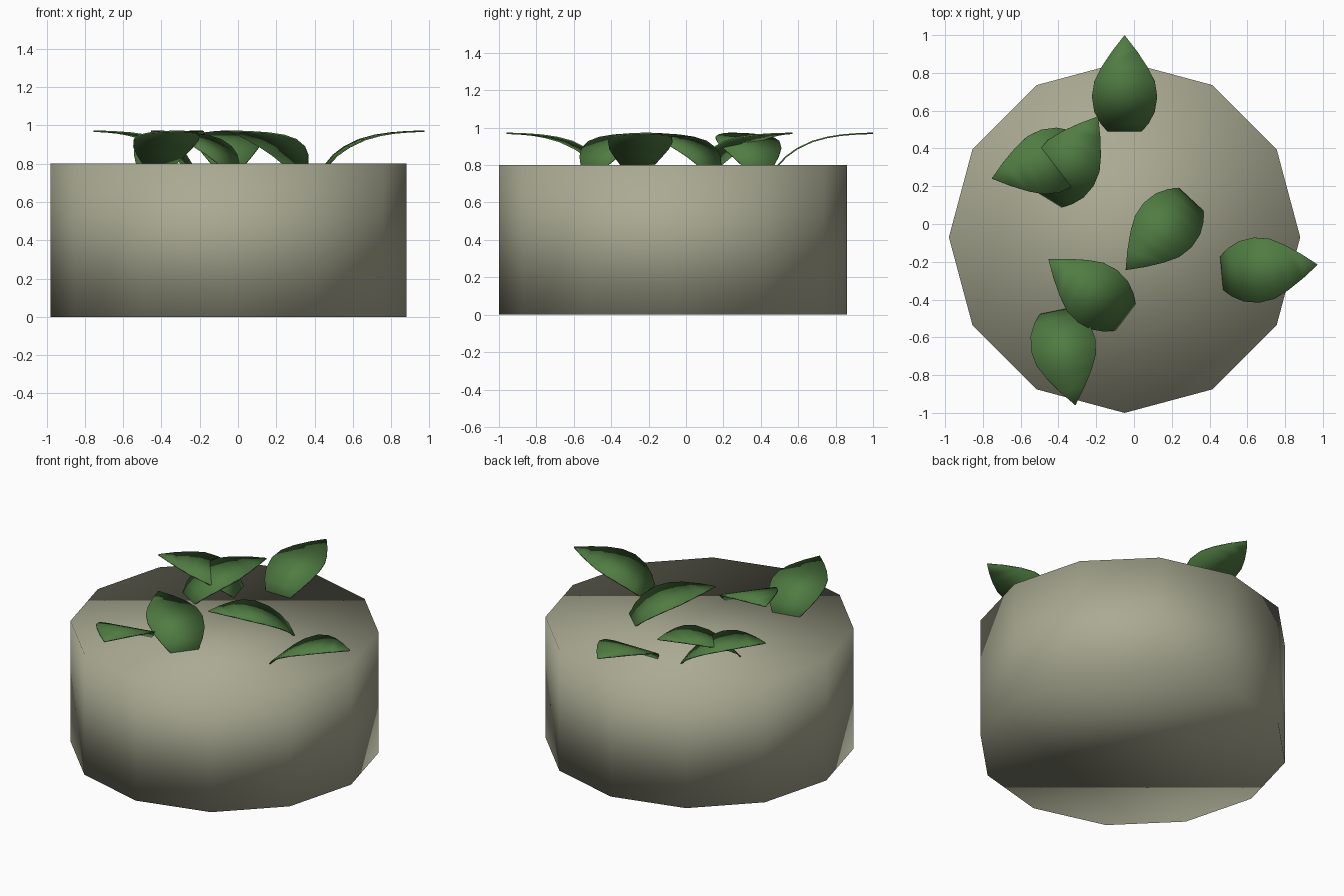
import bpy, bmesh, math
from mathutils import Vector

if "Cube" in bpy.data.objects:
    bpy.data.objects.remove(bpy.data.objects["Cube"])


def material(name, rgb):
    m = bpy.data.materials.new(name)
    m.diffuse_color = (*rgb, 1)
    m.use_nodes = True
    m.node_tree.nodes["Principled BSDF"].inputs["Base Color"].default_value = m.diffuse_color
    return m


stone = material("stone beige", (0.40, 0.40, 0.29))
green = material("leaf green", (0.08, 0.20, 0.055))


def finish(name, bm, mat):
    mesh = bpy.data.meshes.new(name)
    bmesh.ops.recalc_face_normals(bm, faces=bm.faces)
    for f in bm.faces:
        f.smooth = True
    bm.to_mesh(mesh)
    bm.free()
    mesh.materials.append(mat)
    obj = bpy.data.objects.new(name, mesh)
    bpy.context.collection.objects.link(obj)
    return obj


# Twelve-sided block, smooth shaded over its rims
bm = bmesh.new()
ring = [bm.verts.new((-0.05 + 0.93 * math.cos(math.tau * i / 12),
                      -0.07 + 0.93 * math.sin(math.tau * i / 12), 0)) for i in range(12)]
base = bm.faces.new(ring)
top = bmesh.ops.extrude_face_region(bm, geom=[base], use_keep_orig=True)
bmesh.ops.translate(bm, vec=(0, 0, 0.8),
                    verts=[v for v in top["geom"] if isinstance(v, bmesh.types.BMVert)])
finish("stone_block", bm, stone)

# Leaf stations: distance from base, half width, height
STATIONS = [(-0.01, 0.082, 0.79), (0.04, 0.128, 0.845), (0.10, 0.16, 0.888),
            (0.18, 0.173, 0.926), (0.26, 0.16, 0.948), (0.335, 0.122, 0.96),
            (0.42, 0.066, 0.967)]
TIP = (0.505, 0.97)


def leaf(name, base, tip):
    """Thin arching leaf from its base point to its tip."""
    start = Vector((*base, 0))
    along = (Vector((*tip, 0)) - start).normalized()
    side = Vector((-along.y, along.x, 0))
    up = Vector((0, 0, 1))
    bm = bmesh.new()
    rows = [[bm.verts.new(start + along * d + side * w * s + up * z) for s in (1, -1)]
            for d, w, z in STATIONS]
    for (a, b), (c, d) in zip(rows, rows[1:]):
        bm.faces.new((a, b, d, c))
    point = bm.verts.new(start + along * TIP[0] + up * TIP[1])
    bm.faces.new((*rows[-1], point))
    obj = finish(name, bm, green)
    mod = obj.modifiers.new("thickness", "SOLIDIFY")
    mod.thickness = 0.008
    mod.offset = 0


LEAVES = {
    "back_leaf": ((-0.05, 0.495), (-0.05, 1.0)),
    "right_leaf": ((0.47, -0.26), (0.975, -0.215)),
    "front_leaf": ((-0.41, -0.465), (-0.31, -0.96)),
    "front_middle_leaf": ((-0.05, -0.49), (-0.455, -0.185)),
    "middle_leaf": ((0.30, 0.125), (-0.045, -0.245)),
    "left_leaf": ((-0.27, 0.385), (-0.755, 0.24)),
    "left_crossing_leaf": ((-0.455, 0.14), (-0.19, 0.57)),
}
for name, (base, tip) in LEAVES.items():
    leaf(name, base, tip)
